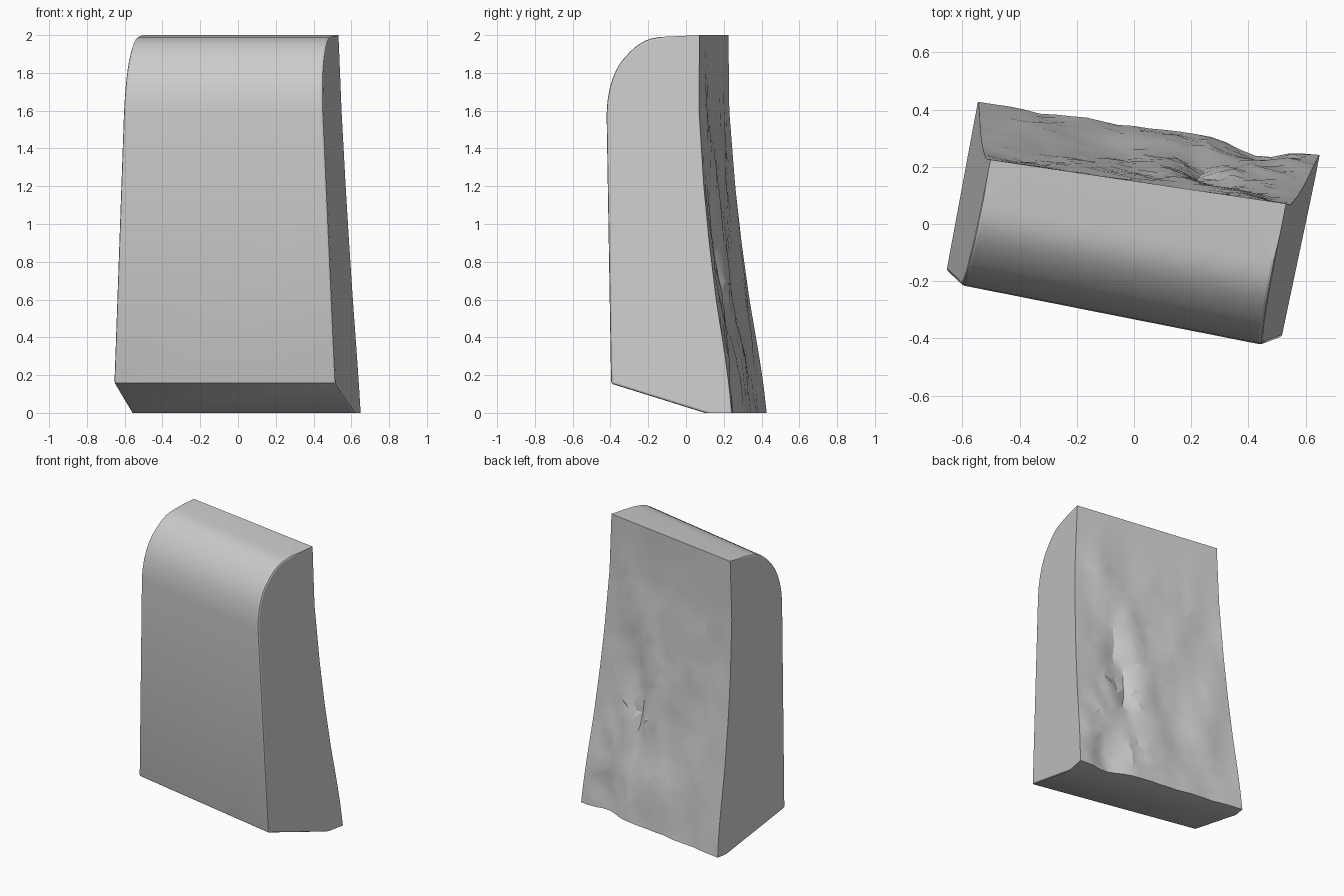
import bpy, bmesh, math, random
from mathutils import Vector, Matrix, noise

if "Cube" in bpy.data.objects:
    bpy.data.objects.remove(bpy.data.objects["Cube"])

random.seed(4)
ANGLE = math.radians(-11.2)      # the block is turned slightly about z
NU, NZ = 22, 34                  # resolution of the rough back

# front outline (depth, height): underside, face, rounded shoulder
FRONT = [(0.217, 0.0), (-0.291, 0.155), (-0.327, 1.58), (-0.323, 1.65), (-0.311, 1.72),
         (-0.296, 1.77), (-0.275, 1.82), (-0.246, 1.865), (-0.205, 1.91), (-0.165, 1.945),
         (-0.123, 1.97), (-0.085, 1.983), (-0.042, 1.99)]
# back outline (height, mean depth)
BACK = [(0.0, 0.338), (0.15, 0.322), (0.3, 0.300), (0.6, 0.250), (0.9, 0.210),
        (1.2, 0.178), (1.6, 0.149), (2.0, 0.148)]


def side_u(s, z):
    """Width position for s in -1..1, tapering towards the top."""
    return -0.014 + s * (0.604 - 0.041 * z)


def back_v(z):
    for (z0, v0), (z1, v1) in zip(BACK, BACK[1:]):
        if z <= z1:
            return v0 + (v1 - v0) * (z - z0) / (z1 - z0)
    return BACK[-1][1]


def back_depth(s, z):
    """Curved back plus a broken, rough relief and one diagonal groove."""
    edge = min(1, (1 - abs(s)) / 0.2)
    fade = edge * min(1, (2 - z) / 0.5)
    rough = 0.3 + 0.7 * max(0, min(1, s + 0.4)) * max(0, min(1, 1.6 - z))
    n = 0.024 * noise.noise(Vector((s * 2.2, z * 1.8, 3)))
    n += 0.022 * rough * noise.noise(Vector((s * 7, z * 5, 8)))
    line = 0.36 + 0.22 * (z - 0.6)
    groove = 0.035 * math.exp(-((s - line) / 0.13) ** 2 - ((z - 0.8) / 0.45) ** 2)
    notch = 0.035 * math.exp(-((s - 0.66) / 0.17) ** 2 - (z / 0.5) ** 2)
    return back_v(z) + 0.025 * s + fade * (n - groove) - edge * notch


bm = bmesh.new()

# rough back grid
grid = []
for j in range(NZ + 1):
    row = []
    for i in range(NU + 1):
        s, z = 2 * i / NU - 1, 2 * j / NZ
        if 0 < i < NU and 0 < j < NZ:
            s += random.uniform(-0.3, 0.3) * 2 / NU
            z += random.uniform(-0.3, 0.3) * 2 / NZ
        row.append(bm.verts.new((side_u(s, z), back_depth(s, z), z)))
    grid.append(row)
for j in range(NZ):
    for i in range(NU):
        a, b, c, d = grid[j][i], grid[j][i + 1], grid[j + 1][i + 1], grid[j + 1][i]
        if random.random() < 0.5:
            tris = ((a, b, c), (a, c, d))
        else:
            tris = ((a, b, d), (b, c, d))
        for t in tris:
            bm.faces.new(t)

# smooth front shell, underside, top and the two flat sides
left = [bm.verts.new((side_u(-1, z), v, z)) for v, z in FRONT]
right = [bm.verts.new((side_u(1, z), v, z)) for v, z in FRONT]
for k in range(len(FRONT) - 1):
    bm.faces.new((left[k], left[k + 1], right[k + 1], right[k]))
bm.faces.new([left[0], right[0]] + grid[0][::-1])
bm.faces.new([left[-1], right[-1]] + grid[-1][::-1])
for col, prof in ((0, left), (NU, right)):
    bm.faces.new(prof + [grid[j][col] for j in range(NZ, -1, -1)])
bmesh.ops.recalc_face_normals(bm, faces=bm.faces[:])

# softened edges around the dressed front
soft = [bm.edges.get((p[k], p[k + 1])) for p in (left, right) for k in range(len(FRONT) - 1)]
soft.append(bm.edges.get((left[1], right[1])))
bmesh.ops.bevel(bm, geom=soft, offset=0.012, offset_type='OFFSET', segments=2,
                profile=0.5, affect='EDGES', clamp_overlap=True)

bmesh.ops.triangulate(bm, faces=[f for f in bm.faces if len(f.verts) > 4])
bmesh.ops.recalc_face_normals(bm, faces=bm.faces[:])
bm.transform(Matrix.Rotation(ANGLE, 4, 'Z'))

mesh = bpy.data.meshes.new("stone_block")
bm.to_mesh(mesh)
bm.free()
stone = bpy.data.objects.new("stone_block", mesh)
bpy.context.collection.objects.link(stone)

grey = bpy.data.materials.new("light_grey")
grey.diffuse_color = (0.6, 0.6, 0.6, 1)
grey.use_nodes = True
grey.node_tree.nodes["Principled BSDF"].inputs["Base Color"].default_value = grey.diffuse_color
mesh.materials.append(grey)

bpy.context.view_layer.objects.active = stone
stone.select_set(True)
bpy.ops.object.shade_smooth_by_angle(angle=math.radians(20))
